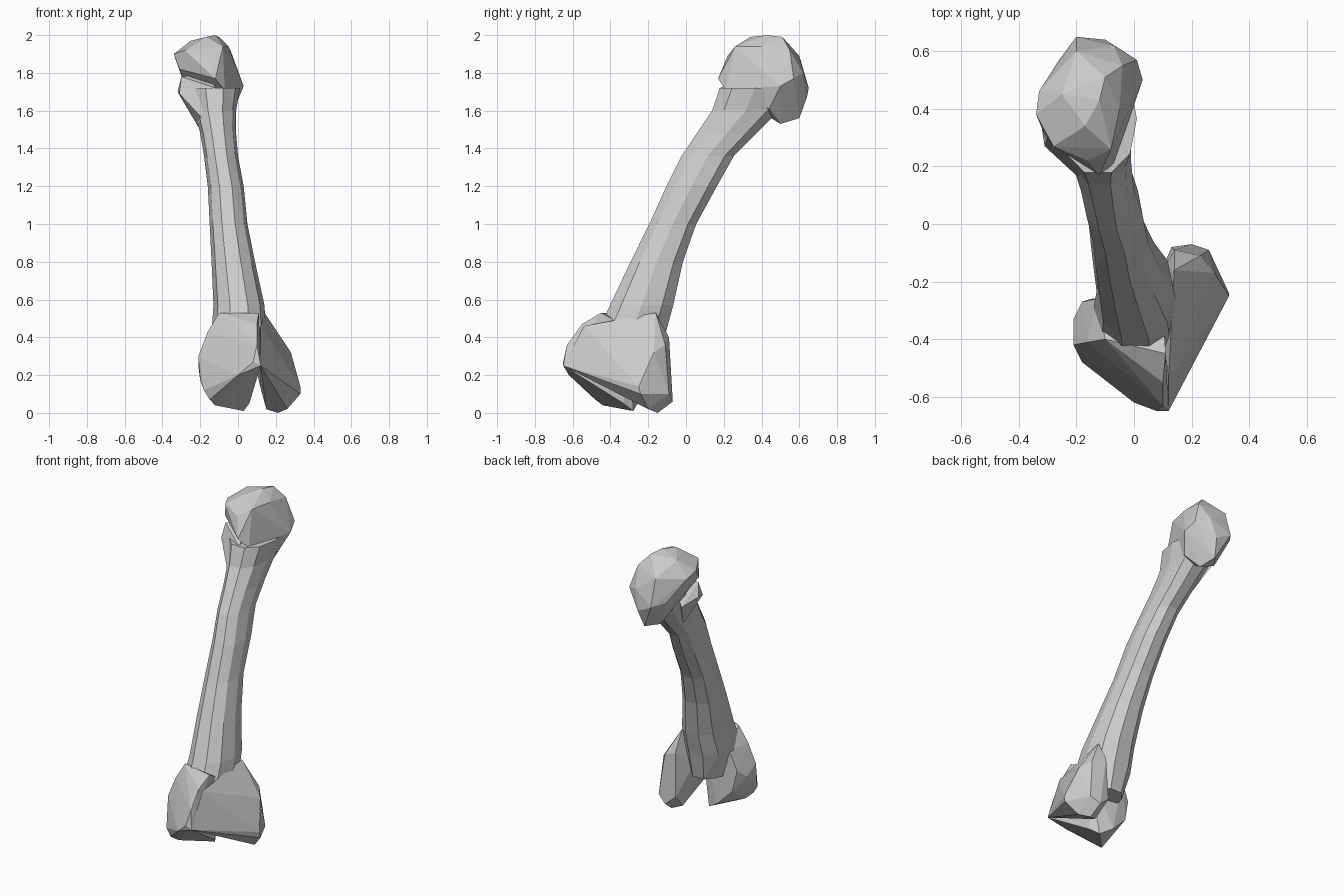
import bpy
import bmesh
from math import cos, sin, pi, copysign

default_cube = bpy.data.objects.get("Cube")
if default_cube:
    bpy.data.objects.remove(default_cube, do_unlink=True)

# Single bone colour
bone_grey = bpy.data.materials.new("bone_grey")
bone_grey.use_nodes = True
colour = (0.6, 0.6, 0.6, 1)
bone_grey.diffuse_color = colour
bone_grey.node_tree.nodes["Principled BSDF"].inputs["Base Color"].default_value = colour


def finish(name, bm):
    """Turn a bmesh into a flat-shaded object with outward normals."""
    bmesh.ops.recalc_face_normals(bm, faces=bm.faces)
    mesh = bpy.data.meshes.new(name)
    bm.to_mesh(mesh)
    bm.free()
    mesh.materials.append(bone_grey)
    part = bpy.data.objects.new(name, mesh)
    bpy.context.scene.collection.objects.link(part)
    return part


def faceted_lump(name, points):
    """Wrap a few landmark points in a faceted convex skin."""
    bm = bmesh.new()
    for point in points:
        bm.verts.new(point)
    result = bmesh.ops.convex_hull(bm, input=bm.verts)
    unused = set(result["geom_interior"] + result["geom_unused"])
    loose = [item for item in unused if isinstance(item, bmesh.types.BMVert)]
    bmesh.ops.delete(bm, geom=loose, context="VERTS")
    return finish(name, bm)


def lofted_shaft(name, sections, sides, squareness):
    """Skin a stack of level rounded sections given by their extents."""
    bm = bmesh.new()
    rings = []
    for z, left, right, front, back in sections:
        ring = []
        for step in range(sides):
            angle = 2 * pi * step / sides
            u = copysign(abs(cos(angle)) ** squareness, cos(angle))
            v = copysign(abs(sin(angle)) ** squareness, sin(angle))
            x = (left + right) / 2 + u * (right - left) / 2
            y = (front + back) / 2 + v * (back - front) / 2
            ring.append(bm.verts.new((x, y, z)))
        rings.append(ring)
    for lower, upper in zip(rings, rings[1:]):
        for i in range(sides):
            j = (i + 1) % sides
            bm.faces.new((lower[i], lower[j], upper[j], upper[i]))
    bm.faces.new(rings[0])
    bm.faces.new(rings[-1])
    bmesh.ops.triangulate(bm, faces=bm.faces)
    return finish(name, bm)


# Leaning shaft: height, then x extents, then y extents
lofted_shaft("shaft", [
    (.25, -.1, .13, -.5, -.14),
    (.42, -.14, .15, -.48, -.1),
    (.57, -.13, .14, -.41, -.06),
    (.8, -.14, .09, -.3, -.01),
    (1, -.15, .05, -.2, .06),
    (1.2, -.16, .03, -.11, .17),
    (1.36, -.18, 0, -.03, .26),
    (1.48, -.2, -.01, .05, .38),
    (1.6, -.23, -.01, .13, .5),
    (1.72, -.26, .01, .17, .56),
], sides=10, squareness=.9)

# Rounded upper joint
faceted_lump("upper_head", [
    (-.12, .43, 2), (-.17, .34, 1.99), (-.25, .45, 1.97), (-.1, .51, 1.99),
    (-.34, .38, 1.9), (-.33, .46, 1.87), (-.28, .27, 1.92), (-.16, .22, 1.89),
    (-.08, .26, 1.94), (-.05, .4, 1.94), (-.04, .55, 1.92), (-.2, .6, 1.89),
    (-.12, .17, 1.77), (-.07, .21, 1.71), (-.31, .31, 1.82), (-.02, .4, 1.83),
    (.03, .5, 1.73), (.01, .57, 1.77), (-.07, .62, 1.8), (-.2, .65, 1.72),
    (-.26, .57, 1.74), (-.28, .45, 1.73), (-.1, .64, 1.67), (-.12, .6, 1.56),
    (-.09, .5, 1.53), (-.02, .44, 1.61), (-.18, .52, 1.56),
])

# Small knob below the head
faceted_lump("side_knob", [
    (-.32, .33, 1.7), (-.31, .27, 1.69), (-.26, .26, 1.63), (-.3, .3, 1.78),
    (-.18, .15, 1.55), (-.19, .3, 1.48), (-.26, .42, 1.65), (-.12, .18, 1.72),
    (-.15, .35, 1.8),
])

# Broad front of the lower joint with its right condyle
faceted_lump("right_condyle", [
    (.12, -.65, .25), (.08, -.65, .27), (.1, -.63, .36), (.1, -.55, .47),
    (.11, -.45, .53), (-.1, -.4, .53), (-.16, -.41, .43), (-.21, -.42, .3),
    (-.2, -.44, .17), (-.18, -.48, .12), (-.15, -.48, .07), (-.12, -.44, .04),
    (0, -.62, .2), (.03, -.28, .01), (-.05, -.25, .06), (.06, -.33, .05),
    (-.15, -.26, .16), (-.18, -.27, .3), (-.21, -.33, .25), (-.13, -.26, .42),
    (.1, -.3, .45),
])

# Left condyle reaching back from the front crest
faceted_lump("left_condyle", [
    (.12, -.65, .25), (.12, -.54, .46), (.19, -.48, .2), (.24, -.37, .18),
    (.33, -.25, .14), (.33, -.24, .1), (.26, -.2, .02), (.21, -.15, 0),
    (.15, -.18, .02), (.2, -.07, .06), (.26, -.09, .1), (.13, -.08, .12),
    (.28, -.17, .32), (.23, -.11, .36), (.14, -.09, .4), (.14, -.16, .53),
    (.12, -.3, .13), (.08, -.2, .3),
])
